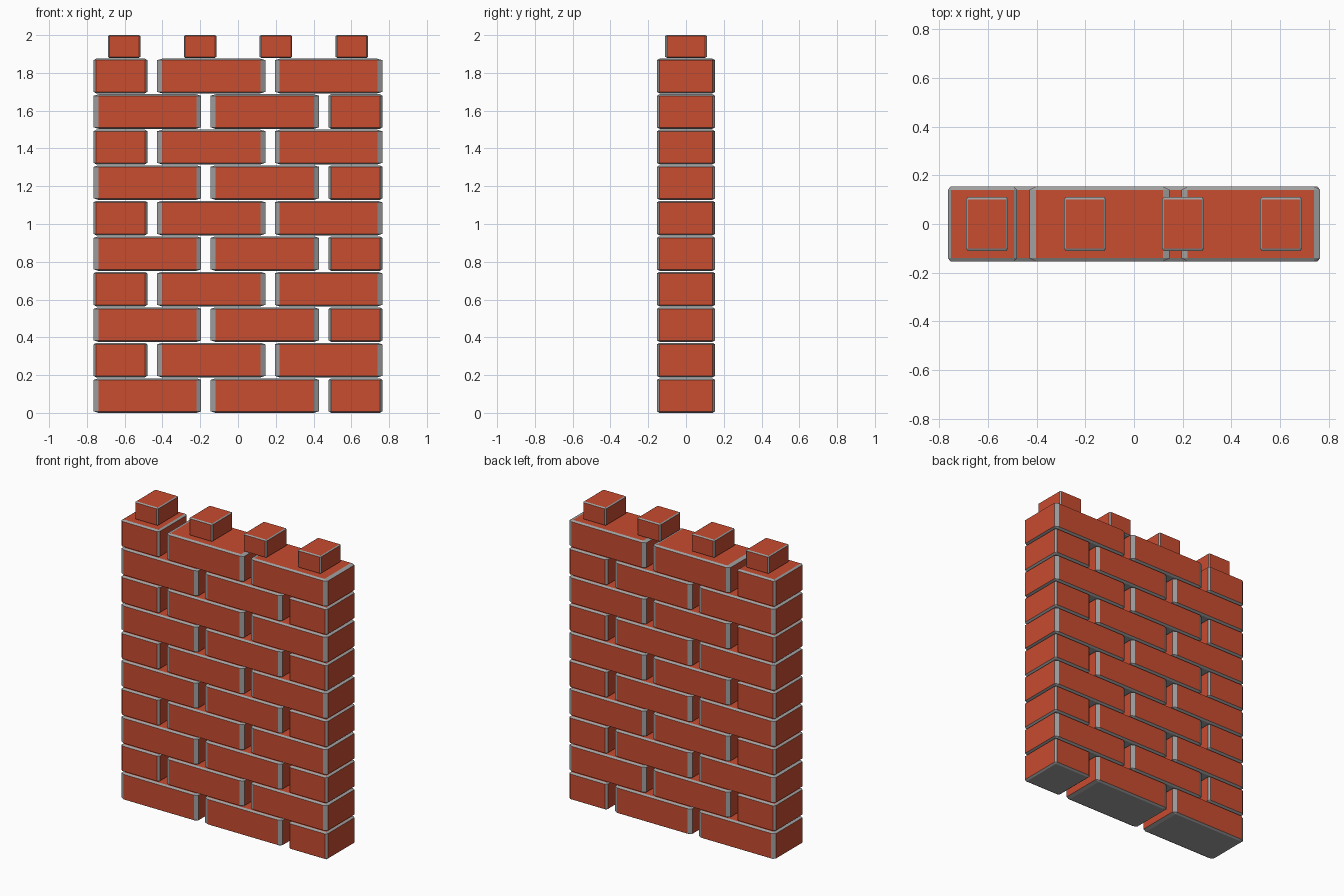
import bpy, bmesh

if "Cube" in bpy.data.objects:
    bpy.data.objects.remove(bpy.data.objects["Cube"])

PITCH, HEIGHT, DEPTH = 0.188, 0.183, 0.308

red = bpy.data.materials.new("brick_red")
red.diffuse_color = (0.58, 0.072, 0.03, 1)
red.use_nodes = True
red.node_tree.nodes["Principled BSDF"].inputs["Base Color"].default_value = red.diffuse_color
grey = bpy.data.materials.new("mortar_grey")
grey.diffuse_color = (0.35, 0.35, 0.35, 1)
grey.use_nodes = True
grey.node_tree.nodes["Principled BSDF"].inputs["Base Color"].default_value = grey.diffuse_color


def brick(name, x0, x1, z0, height, depth):
    """Chamfered unit cube stretched to size: red faces, grey edges and underside."""
    bm = bmesh.new()
    bmesh.ops.create_cube(bm, size=1)
    bmesh.ops.bevel(bm, geom=bm.edges[:], offset=0.044, segments=1, affect='EDGES')
    bm.normal_update()
    for f in bm.faces:
        n = f.normal
        flat = max(abs(c) for c in n) > 0.99
        f.material_index = 0 if flat and n.z > -0.5 else 1
    for v in bm.verts:
        v.co.x = v.co.x * (x1 - x0) + (x0 + x1) / 2
        v.co.y *= depth
        v.co.z = (v.co.z + 0.5) * height + z0
    mesh = bpy.data.meshes.new(name)
    bm.to_mesh(mesh)
    bm.free()
    mesh.materials.append(red)
    mesh.materials.append(grey)
    bpy.context.collection.objects.link(bpy.data.objects.new(name, mesh))


# Ten courses: two long bricks and a half brick, mirrored on every other course
spans = [(-0.764, -0.195), (-0.145, 0.428), (0.48, 0.764)]
for row in range(10):
    for i, (a, b) in enumerate(spans):
        if row % 2:
            a, b = -b, -a
        brick(f"brick_{row}_{i}", a, b, row * PITCH, HEIGHT, DEPTH)

# Four small blocks along the top
for i, x in enumerate((-0.603, -0.201, 0.201, 0.603)):
    brick(f"top_block_{i}", x - 0.086, x + 0.086, 10 * PITCH, 2 - 10 * PITCH, 0.222)
